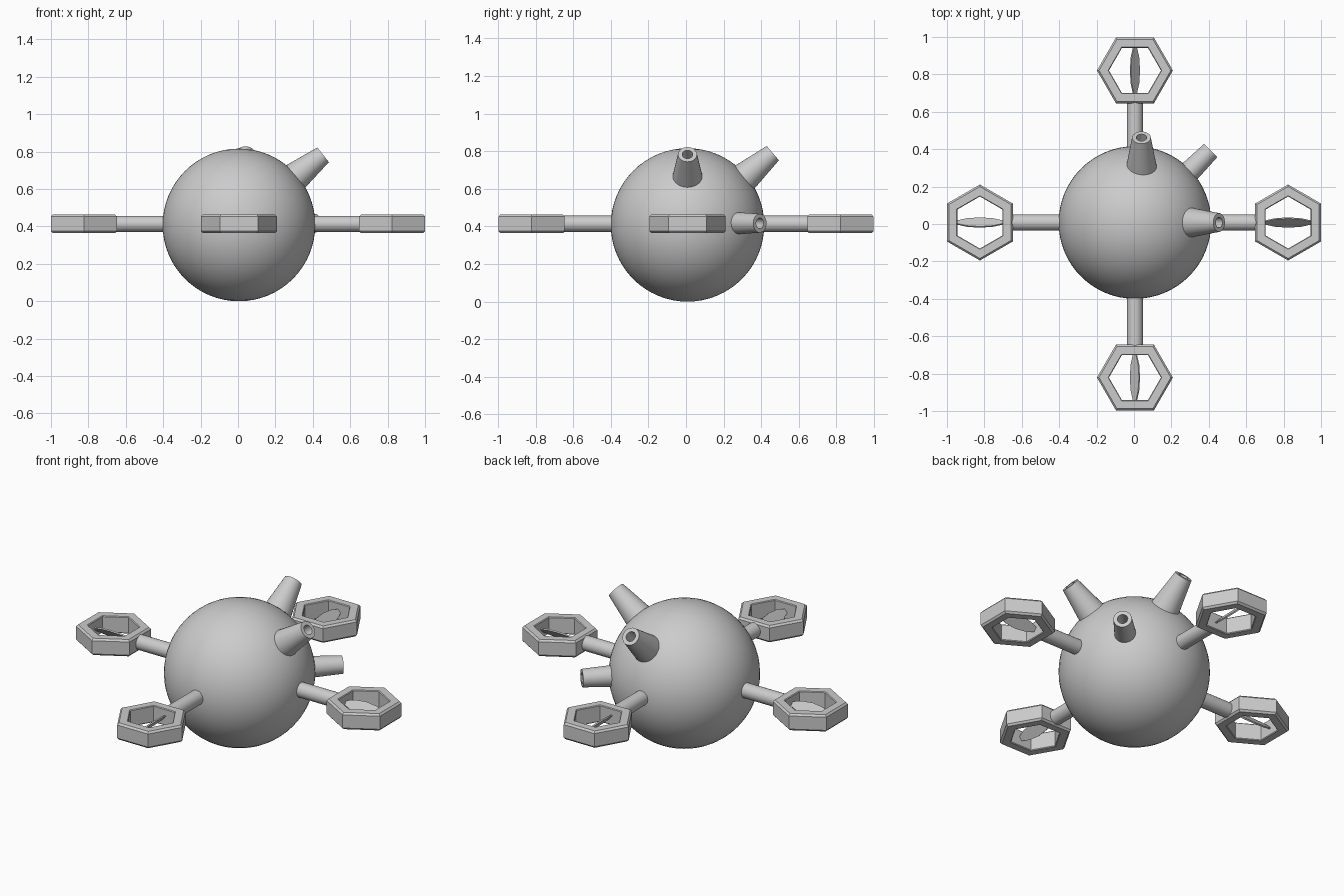
import bpy, bmesh
from math import pi, cos, sin, radians
from mathutils import Matrix, Vector

if "Cube" in bpy.data.objects:
    bpy.data.objects.remove(bpy.data.objects["Cube"])

CX, CY, CZ = 0.005, 0.008, 0.41
R = 0.408


def finish(name, bm, matrix, smooth=True):
    bmesh.ops.recalc_face_normals(bm, faces=bm.faces)
    mesh = bpy.data.meshes.new(name)
    bm.to_mesh(mesh)
    bm.free()
    mesh.transform(matrix)
    ob = bpy.data.objects.new(name, mesh)
    bpy.context.collection.objects.link(ob)
    if smooth:
        bpy.ops.object.select_all(action='DESELECT')
        ob.select_set(True)
        bpy.context.view_layer.objects.active = ob
        bpy.ops.object.shade_smooth_by_angle(angle=radians(35))
    return ob


def lathe(name, profile, sides, matrix, smooth=True, closed=False):
    """Revolve (radius, height) points round z; a zero radius becomes a pole."""
    bm = bmesh.new()
    rings = []
    for r, z in profile:
        if r == 0:
            rings.append([bm.verts.new((0, 0, z))] * sides)
        else:
            angles = [pi / 2 + 2 * pi * i / sides for i in range(sides)]
            rings.append([bm.verts.new((r * cos(a), r * sin(a), z)) for a in angles])
    pairs = list(zip(rings, rings[1:]))
    if closed:
        pairs.append((rings[-1], rings[0]))
    for a, b in pairs:
        for i in range(sides):
            j = (i + 1) % sides
            bm.faces.new(list(dict.fromkeys((a[i], a[j], b[j], b[i]))))
    return finish(name, bm, matrix, smooth)


def aim(start, direction):
    rot = Vector(direction).to_track_quat('Z', 'Y').to_matrix().to_4x4()
    return Matrix.Translation(start) @ rot


# Spherical body
bm = bmesh.new()
bmesh.ops.create_uvsphere(bm, u_segments=64, v_segments=32, radius=R)
finish("body", bm, Matrix.Translation((CX, CY, R)))

# Four rotor pods: arm, chamfered hexagonal guard and tilted blade
c, h, ro, ri = 0.011, 0.05, 0.203, 0.139
guard = [(ro - c, -h), (ro, -h + c), (ro, h - c), (ro - c, h),
         (ri + c * 0.4, h), (ri, h - c * 0.4), (ri, -h + c * 0.4), (ri + c * 0.4, -h)]
arm = [(0, 0), (0.043, 0), (0.043, 0.36), (0, 0.36)]
half_blade = [(-0.125, 0.012), (-0.07, 0.031), (0, 0.038), (0.07, 0.031), (0.125, 0.012)]
outline = half_blade + [(x, -y) for x, y in reversed(half_blade)]

for i, side in enumerate(("right", "back", "left", "front")):
    a = i * pi / 2
    # Pods are centred on the frame along their arm, on the body across it
    offset = (0, CY, CZ + 0.004) if i % 2 == 0 else (CX, 0, CZ + 0.004)
    turn = Matrix.Translation(offset) @ Matrix.Rotation(a, 4, 'Z')
    pod = turn @ Matrix.Translation((0.824 if i % 2 == 0 else 0.821, 0, 0))
    lathe(side + "_arm", arm, 32, turn @ aim((0.3, 0, 0), (1, 0, 0)))
    lathe(side + "_guard", guard, 6, pod, smooth=False, closed=True)

    bm = bmesh.new()
    face = bm.faces.new([bm.verts.new((x, y, -0.004)) for x, y in outline])
    ext = bmesh.ops.extrude_face_region(bm, geom=[face])
    moved = [v for v in ext["geom"] if isinstance(v, bmesh.types.BMVert)]
    bmesh.ops.translate(bm, verts=moved, vec=(0, 0, 0.008))
    finish(side + "_blade", bm, pod @ Matrix.Rotation(radians(50), 4, 'X'), False)


# Three hollow tapered nozzles
def nozzle(name, tip, direction, base_r, length=0.25):
    d = Vector(direction).normalized()
    profile = [(0, 0), (base_r, 0), (0.05, length), (0.028, length),
               (0.028, length - 0.1), (0, length - 0.1)]
    lathe(name, profile, 32, aim(Vector(tip) - d * length, d))


nozzle("right_nozzle", (0.455, CY, 0.783), (0.78, 0, 0.62), 0.088)
nozzle("back_nozzle", (0.04, 0.462, 0.79), (0, 0.76, 0.65), 0.088)
nozzle("corner_nozzle", (0.41, 0.393, 0.417), (1, 1, 0), 0.063)
